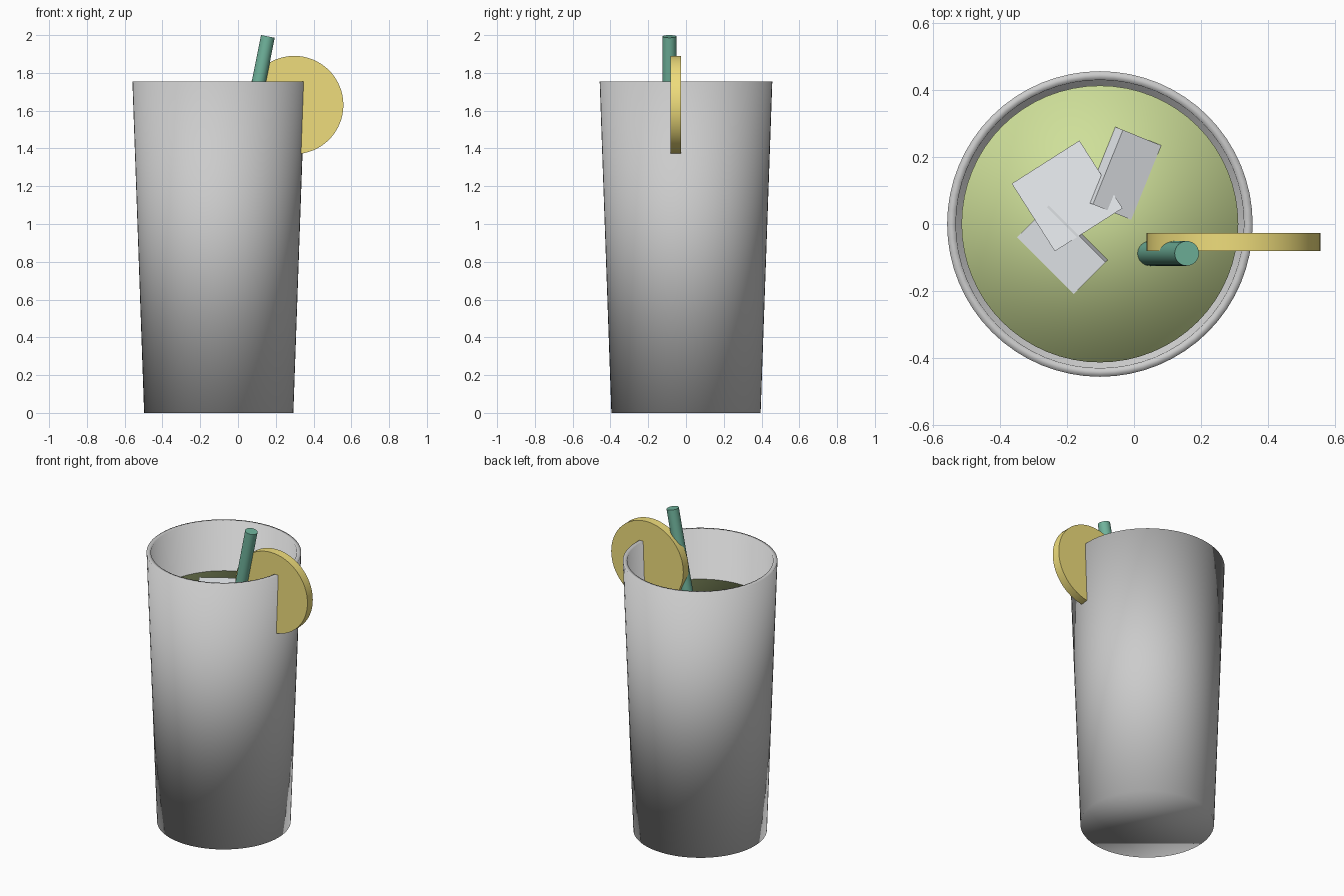
import bpy, bmesh
from math import cos, sin, pi, radians, atan2
from mathutils import Vector, Matrix

if "Cube" in bpy.data.objects:
    bpy.data.objects.remove(bpy.data.objects["Cube"])

CX = -0.102          # glass axis
LEVEL = 1.44         # liquid surface
ICE = 0.24           # ice cube side


def material(name, rgb):
    m = bpy.data.materials.new(name)
    m.diffuse_color = (*rgb, 1)
    m.use_nodes = True
    m.node_tree.nodes["Principled BSDF"].inputs["Base Color"].default_value = m.diffuse_color
    return m


def lathe(name, profile, mat=None, n=64, angle=None):
    """Spin (radius, z) points around z, closing both ends with a cap."""
    bm = bmesh.new()
    rings = [[bm.verts.new((r * cos(2 * pi * i / n), r * sin(2 * pi * i / n), z))
              for i in range(n)] for r, z in profile]
    for a, b in zip(rings, rings[1:]):
        for i in range(n):
            j = (i + 1) % n
            bm.faces.new((a[i], a[j], b[j], b[i]))
    bm.faces.new(rings[0][::-1])
    bm.faces.new(rings[-1])
    me = bpy.data.meshes.new(name)
    bm.to_mesh(me)
    bm.free()
    ob = bpy.data.objects.new(name, me)
    bpy.context.collection.objects.link(ob)
    if mat:
        me.materials.append(mat)
    bpy.context.view_layer.objects.active = ob
    ob.select_set(True)
    if angle:
        bpy.ops.object.shade_smooth_by_angle(angle=radians(angle))
    else:
        bpy.ops.object.shade_smooth()
    ob.select_set(False)
    return ob


def ice_cube(name, ridge, yaw, tilt, mat):
    """Cube hung from the midpoint of its highest edge, tipped down along local +y."""
    rot = Matrix.Rotation(radians(yaw), 3, 'Z') @ Matrix.Rotation(radians(-tilt), 3, 'X')
    centre = Vector(ridge) + rot @ Vector((0, ICE / 2, -ICE / 2))
    bpy.ops.mesh.primitive_cube_add(size=ICE, location=centre, rotation=rot.to_euler())
    ob = bpy.context.object
    ob.name = name
    ob.data.materials.append(mat)


lime = material("drink_green", (0.62, 0.74, 0.32))
yellow = material("lemon_yellow", (0.86, 0.72, 0.20))
green = material("straw_green", (0.16, 0.45, 0.33))
frost = material("ice_white", (0.86, 0.89, 0.92))

# Tapered glass with a thick floor
glass = lathe("glass", [(0.395, 0), (0.457, 1.755), (0.431, 1.755), (0.371, 0.06)])
glass.location.x = CX

# Drink filling the glass
drink = lathe("drink", [(0.367, 0.07), (0.414, LEVEL)], lime)
drink.location.x = CX

# Leaning straw reaching to the floor of the glass
top, foot = Vector((0.158, -0.088, 1.993)), Vector((-0.217, -0.088, 0.10))
axis = top - foot
straw = lathe("straw", [(0.037, 0), (0.037, axis.length)], green, 32, 30)
straw.location = foot
straw.rotation_euler.y = atan2(axis.x, axis.z)

# Citrus wheel perched on the rim
slice_ = lathe("lemon_slice", [(0.26, -0.0275), (0.26, 0.0275)], yellow, 64, 30)
slice_.location = (0.298, -0.054, 1.63)
slice_.rotation_euler.x = pi / 2

# Floating ice
ice_cube("ice_flat", (-0.26, 0.185, 1.474), 0, 0, frost)
flat = bpy.context.object
flat.location = (-0.20, 0.084, 1.474 - ICE / 2)
flat.rotation_euler.z = radians(32.5)
ice_cube("ice_right", (-0.078, 0.17, 1.495), -112, 24, frost)
ice_cube("ice_front", (-0.17, -0.03, 1.476), 135, 15, frost)
